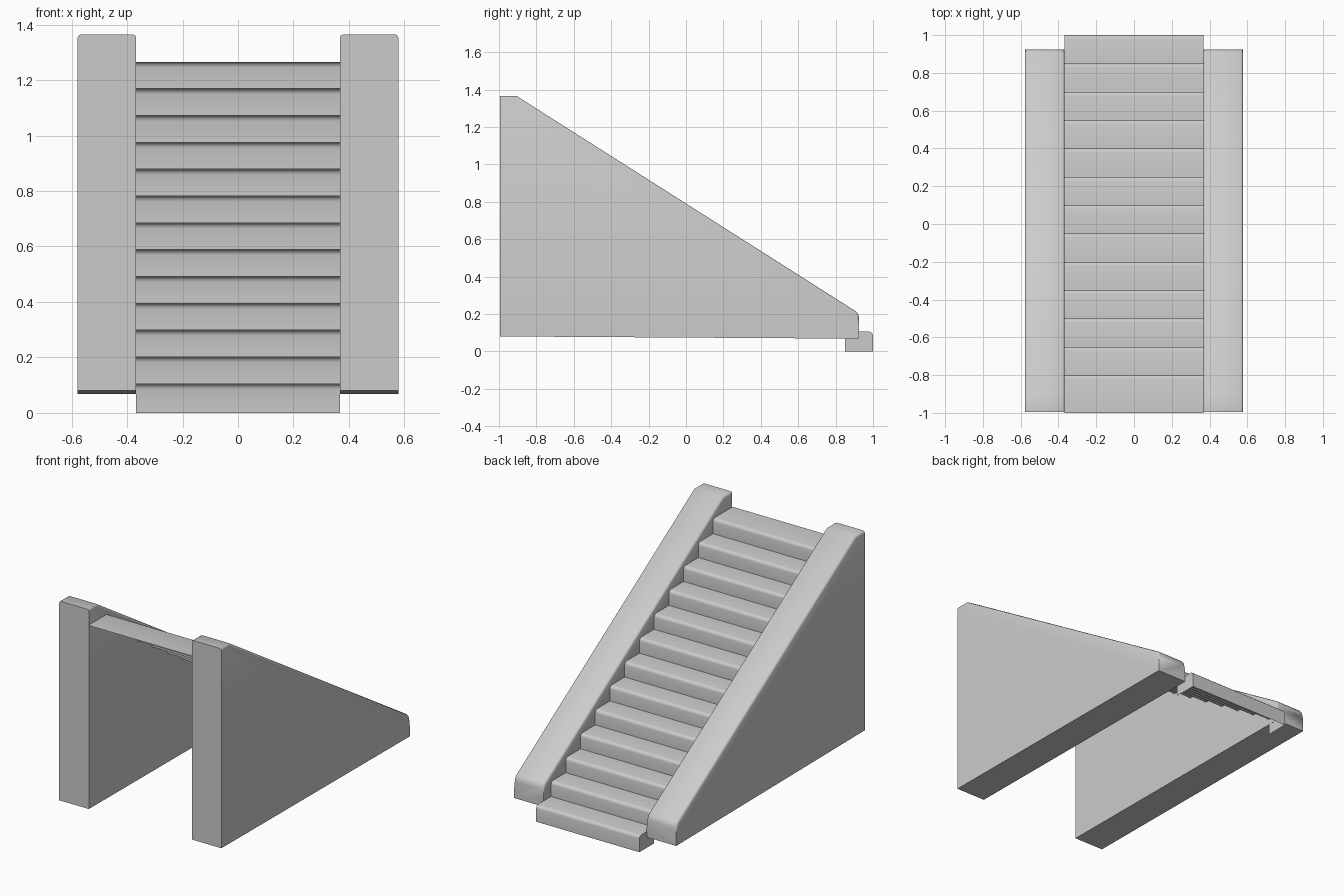
import bpy, bmesh
from math import sin, cos, pi, radians

cube = bpy.data.objects.get("Cube")
if cube:
    bpy.data.objects.remove(cube, do_unlink=True)

COLOR = (0.6, 0.6, 0.6, 1)
stone = bpy.data.materials.new("grey_stone")
stone.diffuse_color = COLOR
stone.use_nodes = True
stone.node_tree.nodes["Principled BSDF"].inputs["Base Color"].default_value = COLOR


def finish(bm, name):
    mesh = bpy.data.meshes.new(name)
    bm.to_mesh(mesh)
    bm.free()
    mesh.materials.append(stone)
    mesh.shade_smooth()
    mesh.set_sharp_from_angle(angle=radians(50))
    obj = bpy.data.objects.new(name, mesh)
    bpy.context.collection.objects.link(obj)
    return obj


# Stair flight: an open folded sheet with rounded nosings
STEPS, RUN, RISE, FIRST_TOP = 13, 0.15, 0.0967, 0.105
HALF, NOSE, SEGS = 0.368, 0.02, 3


def step_profile(i):
    front = 1 - RUN * i
    top = FIRST_TOP + RISE * i
    back = -1 if i == STEPS - 1 else front - RUN
    base = 0 if i == 0 else top - RISE
    arc = [(front - NOSE * (1 - cos(a)), top - NOSE * (1 - sin(a)))
           for a in (pi / 2 * k / SEGS for k in range(SEGS + 1))]
    return [(front, base)] + arc + [(back, top)]


bm = bmesh.new()
for i in range(STEPS):
    pts = step_profile(i)
    left = [bm.verts.new((HALF, y, z)) for y, z in pts]
    right = [bm.verts.new((-HALF, y, z)) for y, z in pts]
    for k in range(len(pts) - 1):
        bm.faces.new((left[k], left[k + 1], right[k + 1], right[k]))
    # End caps of the projecting bottom step
    if i == 0:
        for side in (left, right):
            corner = bm.verts.new((side[0].co.x, 1 - RUN, 0))
            cap = side + [corner]
            bm.faces.new(cap if side is left else cap[::-1])
bmesh.ops.remove_doubles(bm, verts=bm.verts, dist=0.0005)
finish(bm, "stair_flight")


# Side walls: extruded sloping profile with softened top edges
WALL = [(-0.995, 0.08), (0.925, 0.068), (0.925, 0.18), (0.92, 0.2),
        (0.908, 0.214), (-0.905, 1.365), (-0.995, 1.365)]


def side_wall(name, side):
    inner, outer = 0.367 * side, 0.578 * side
    bm = bmesh.new()
    face = bm.faces.new([bm.verts.new((inner, y, z)) for y, z in WALL])
    new = bmesh.ops.extrude_face_region(bm, geom=[face])
    bmesh.ops.translate(bm, vec=(outer - inner, 0, 0),
                        verts=[v for v in new["geom"] if isinstance(v, bmesh.types.BMVert)])
    bmesh.ops.recalc_face_normals(bm, faces=bm.faces)
    rims = [e for e in bm.edges
            if abs(e.verts[0].co.x - e.verts[1].co.x) < 0.001
            and min(v.co.z for v in e.verts) > 0.15]
    bmesh.ops.bevel(bm, geom=rims, offset=0.013, segments=2,
                    profile=0.5, affect='EDGES', clamp_overlap=True)
    return finish(bm, name)


side_wall("left_wall", 1)
side_wall("right_wall", -1)
